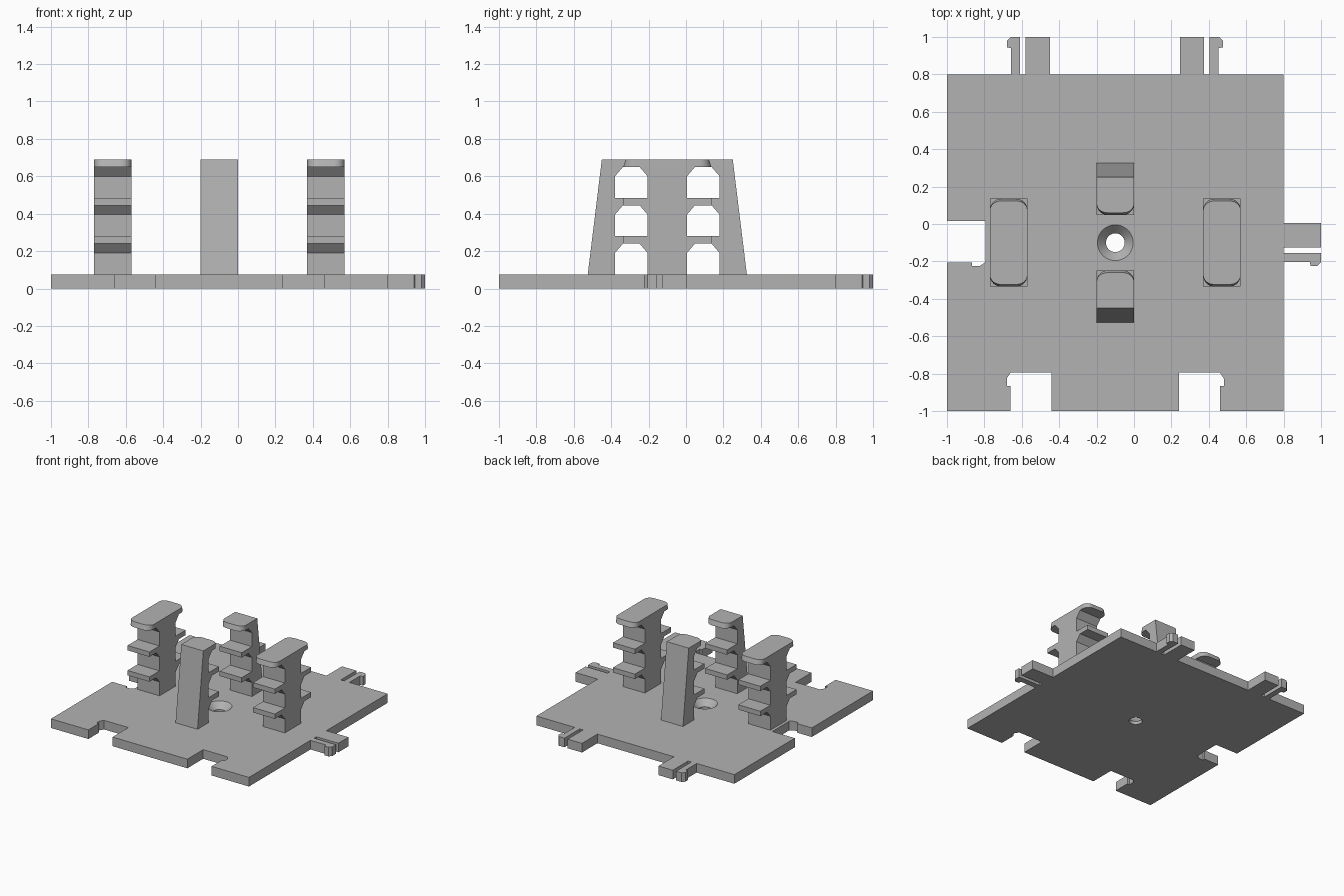
import bpy, bmesh
from mathutils import Vector

old = bpy.data.objects.get("Cube")
if old:
    bpy.data.objects.remove(old, do_unlink=True)

grey = bpy.data.materials.new("plain_grey")
grey.use_nodes = True
colour = (0.45, 0.45, 0.45, 1)
grey.diffuse_color = colour
grey.node_tree.nodes["Principled BSDF"].inputs["Base Color"].default_value = colour

CENTRE = -0.1      # x and y of the tower group and the screw hole
THICK = 0.075      # plate thickness
TOP = 0.69         # tower height
LEDGE = 0.04       # ledge thickness
ROUND = 0.06       # corner radius of the top ledges


def prism(points, offset, direction):
    """Closed outline swept along a direction."""
    bm = bmesh.new()
    face = bm.faces.new([bm.verts.new(Vector(p) + Vector(offset)) for p in points])
    new = bmesh.ops.extrude_face_region(bm, geom=[face])["geom"]
    bmesh.ops.translate(bm, vec=direction, verts=[g for g in new if isinstance(g, bmesh.types.BMVert)])
    bmesh.ops.recalc_face_normals(bm, faces=bm.faces)
    return bm


def finish(bm, name):
    mesh = bpy.data.meshes.new(name)
    bm.to_mesh(mesh)
    bm.free()
    mesh.materials.append(grey)
    ob = bpy.data.objects.new(name, mesh)
    bpy.context.collection.objects.link(ob)
    return ob


def smooth(ob):
    bpy.ops.object.select_all(action="DESELECT")
    ob.select_set(True)
    bpy.context.view_layer.objects.active = ob
    bpy.ops.object.shade_smooth_by_angle(angle=0.5)


# Clip profiles: distance along the edge, distance out from or into it
SOCKET = [(0, 0), (0, .205), (.22, .205), (.24, .175), (.24, .135), (.22, .135), (.22, 0)]
TAB = [(0, 0), (0, .2), (.13, .2), (.13, 0), (.16, 0), (.16, .2),
       (.21, .2), (.23, .18), (.23, .145), (.207, .14), (.207, 0)]


def clip(profile, origin, along, out, flip=False):
    pts = [Vector(origin) + Vector(along) * u + Vector(out) * v for u, v in profile]
    return pts[::-1] if flip else pts


# Base plate with sockets on the front and left, tabs on the back and right
X, Y = Vector((1, 0)), Vector((0, 1))
outline = [(-1, -1)]
outline += clip(SOCKET, (-.44, -1), -X, Y, True)
outline += clip(SOCKET, (.24, -1), X, Y)
outline += [(.8, -1)]
outline += clip(TAB, (.8, .005), -Y, X, True)
outline += [(.8, .8)]
outline += clip(TAB, (.245, .8), X, Y, True)
outline += clip(TAB, (-.45, .8), -X, Y)
outline += [(-1, .8)]
outline += clip(SOCKET, (-1, .015), -Y, X)
plate = finish(prism([(p[0], p[1], 0) for p in outline], (0, 0, 0), (0, 0, THICK)), "base_plate")


# Countersunk screw hole
def cut_cone(r_low, r_high, z_low, z_high):
    bm = bmesh.new()
    bmesh.ops.create_cone(bm, cap_ends=True, segments=48, radius1=r_low, radius2=r_high, depth=z_high - z_low)
    bmesh.ops.translate(bm, vec=(CENTRE, CENTRE, (z_low + z_high) / 2), verts=bm.verts)
    cutter = finish(bm, "hole_cutter")
    cutter.hide_render = True
    mod = plate.modifiers.new("hole", "BOOLEAN")
    mod.object = cutter
    mod.solver = "EXACT"
    bpy.context.view_layer.objects.active = plate
    bpy.ops.object.modifier_apply(modifier=mod.name)
    bpy.data.objects.remove(cutter, do_unlink=True)


cut_cone(.05, .05, -.1, .2)
cut_cone(.05, .1, .025, .08)
smooth(plate)


def ledges(core, reach):
    """Rising edge of a tower with three braced ledges."""
    side = 1 if reach > core else -1
    pts = [(core, THICK - .005)]
    for top in (.28, .485, TOP):
        pts += [(core, top - LEDGE - .05), (core + side * .043, top - LEDGE),
                (reach, top - LEDGE), (reach, top)]
        if top < TOP:
            pts.append((core, top))
    return pts


def tower(name, profile, x, reaches, sign=1):
    """Profile in y and z, with the ends of the top ledge rounded and tapered."""
    bm = prism([(0, sign * v, z) for v, z in profile], (x - .1, CENTRE, 0), (.2, 0, 0))
    ends = [CENTRE + sign * r for r in reaches]

    def is_corner(e):
        a, b = e.verts
        return (abs(a.co.y - b.co.y) < .001 and abs(a.co.x - b.co.x) < .001
                and min(a.co.z, b.co.z) > TOP - LEDGE - .01
                and any(abs(a.co.y - y) < .001 for y in ends))

    bmesh.ops.bevel(bm, geom=[e for e in bm.edges if is_corner(e)], offset=ROUND,
                    offset_type="OFFSET", segments=8, profile=.5, affect="EDGES")
    for v in bm.verts:
        for r, y in zip(reaches, ends):
            inward = -1 if r * sign > 0 else 1
            if len(reaches) == 1:
                inward = sign
            start = y + inward * ROUND
            depth = (start - v.co.y) * inward
            if v.co.z > TOP - .001 and 0 < depth <= ROUND + .001:
                v.co.y = start - inward * depth * .8
    smooth(finish(bm, name))


# Left and right towers with ledges on both sides
half = ledges(.105, .235)
double = half + [(-v, z) for v, z in reversed(half)]
for name, side in (("left_tower", 1), ("right_tower", -1)):
    tower(name, double, CENTRE + side * .57, (.235, -.235))

# Front and back towers with a sloping outer face and ledges facing the middle
single = ledges(.28, .148) + [(.35, TOP), (.426, THICK - .005)]
for name, side in (("back_tower", 1), ("front_tower", -1)):
    tower(name, single, CENTRE, (.148,), side)
